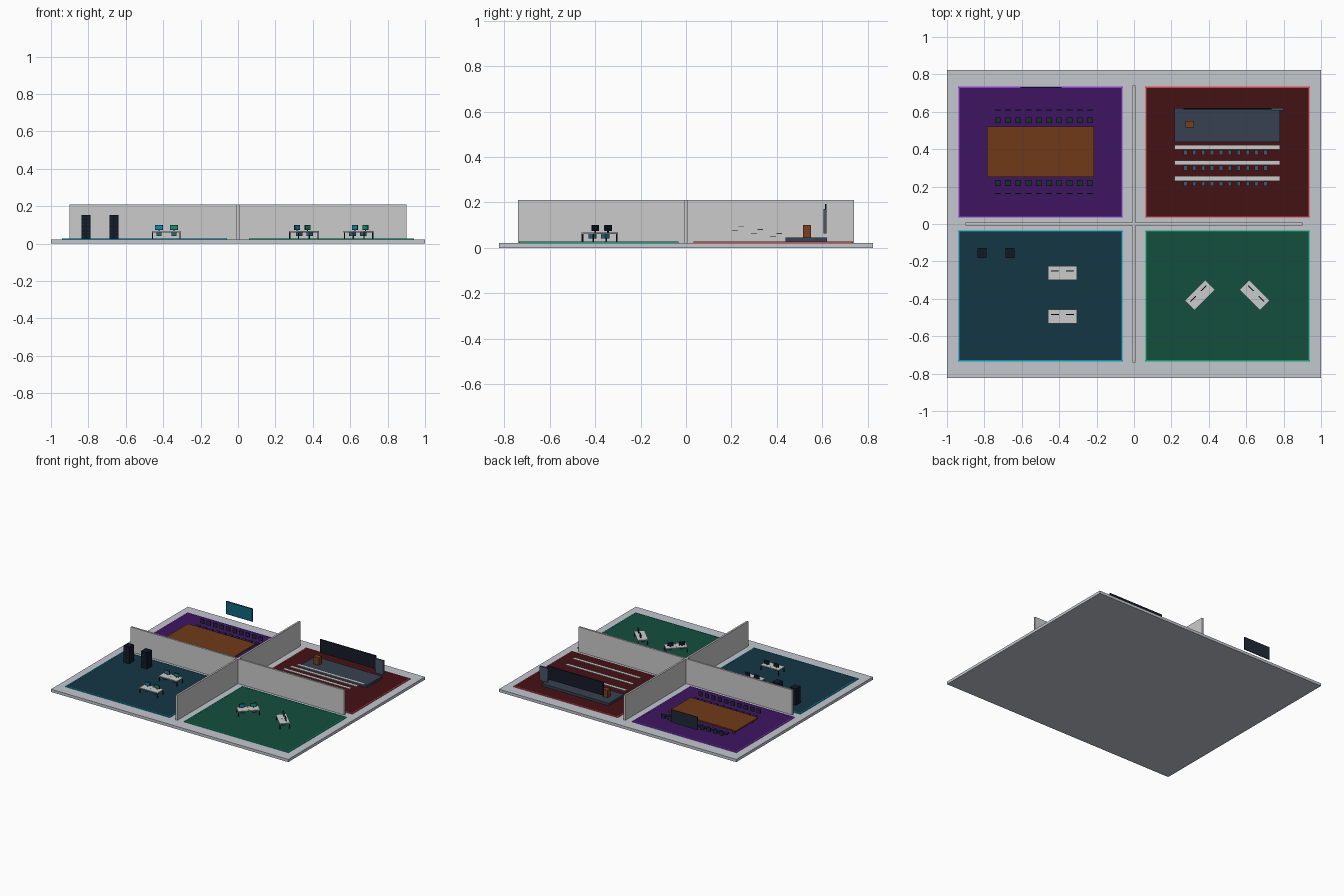
import bpy
from math import radians
from mathutils import Matrix, Vector

if "Cube" in bpy.data.objects:
    bpy.data.objects.remove(bpy.data.objects["Cube"])

mats = {}


def mat(hex_code):
    if hex_code not in mats:
        m = bpy.data.materials.new("colour_" + hex_code)
        rgb = [int(hex_code[i:i + 2], 16) / 255 for i in (0, 2, 4)]
        m.diffuse_color = [((c + 0.055) / 1.055) ** 2.4 if c > 0.04 else c / 12.92 for c in rgb] + [1]
        m.use_nodes = True
        m.node_tree.nodes["Principled BSDF"].inputs["Base Color"].default_value = m.diffuse_color
        mats[hex_code] = m
    return mats[hex_code]


def box(name, x, y, z, colour=None, frame=None):
    """Box from (min, max) ranges, optionally placed in a local frame."""
    size = [r[1] - r[0] for r in (x, y, z)]
    centre = Vector([(r[0] + r[1]) / 2 for r in (x, y, z)])
    bpy.ops.mesh.primitive_cube_add(size=1)
    o = bpy.context.object
    o.name = name
    o.data.transform(Matrix.Translation(centre) @ Matrix.Diagonal((*size, 1)))
    if frame:
        o.matrix_world = frame
    if colour:
        o.data.materials.append(mat(colour))
    return o


def around(c, w):
    return (c - w / 2, c + w / 2)


# Base slab and crossing walls
box("base_slab", (-1, 1), (-0.823, 0.823), (0, 0.021), "C3C7CE")
box("long_wall", (-0.9, 0.9), (-0.007, 0.007), (0.021, 0.21), "D8D8D8")
box("cross_wall_front", (-0.007, 0.007), (-0.74, -0.007), (0.021, 0.21), "D8D8D8")
box("cross_wall_back", (-0.007, 0.007), (0.007, 0.74), (0.021, 0.21), "D8D8D8")

# Room floors with bright border strips
for name, sx, sy, floor, edge in (
        ("meeting", -1, 1, "3D1560", "9440DC"), ("lecture", 1, 1, "451215", "DC4848"),
        ("server", -1, -1, "143744", "06A0C4"), ("study", 1, -1, "134E3D", "10A878")):
    cx, cy = 0.5 * sx, 0.384 * sy
    box(name + "_floor", around(cx, 0.865), around(cy, 0.688), (0.02, 0.026), floor)
    for s in (-1, 1):
        box(name + "_border_x", around(cx, 0.88), around(cy + s * 0.347, 0.007), (0.02, 0.027), edge)
        box(name + "_border_y", around(cx + s * 0.436, 0.007), around(cy, 0.70), (0.02, 0.027), edge)

# Meeting room: table, chairs, wall screen
box("meeting_table", (-0.785, -0.215), (0.25, 0.52), (0.055, 0.065), "703A18")
for sx in (-1, 1):
    for sy in (-1, 1):
        box("meeting_table_leg", around(-0.5 + sx * 0.25, 0.015),
            around(0.385 + sy * 0.11, 0.015), (0.026, 0.055), "703A18")
for s in (-1, 1):
    for i in range(10):
        x = -0.728 + i * 0.0547
        box("meeting_seat", around(x, 0.031), around(0.387 + s * 0.168, 0.031), (0.043, 0.05), "1F2937")
        box("meeting_seat_back", around(x, 0.031), around(0.387 + s * 0.223, 0.005), (0.048, 0.08), "1F2937")
box("wall_screen", (-0.61, -0.385), (0.729, 0.733), (0.105, 0.205), "1F2937")
box("wall_screen_display", (-0.605, -0.39), (0.727, 0.729), (0.109, 0.201), "0E6680")

# Lecture room: stage, lectern, board, side panel, tiered rows
box("stage", (0.216, 0.78), (0.438, 0.62), (0.026, 0.045), "374151")
box("lectern", (0.275, 0.322), (0.515, 0.55), (0.045, 0.101), "78401C")
box("blackboard", (0.265, 0.735), (0.611, 0.618), (0.09, 0.192), "161A28")
box("side_panel", (0.735, 0.80), (0.606, 0.619), (0.064, 0.172), "475569")
for y, z, seat_y, seat_z in ((0.41, 0.066, 0.383, 0.053),
                             (0.327, 0.083, 0.3, 0.063), (0.243, 0.097, 0.215, 0.079)):
    box("bench_desk", (0.216, 0.78), around(y, 0.025), (z - 0.004, z), "D8D8D8")
    for i in range(10):
        box("bench_seat", around(0.275 + i * 0.0475, 0.02), around(seat_y, 0.026),
            (seat_z - 0.003, seat_z), "475569")


def workstation(name, x, y, angle):
    """Double desk with two monitors and two small units beneath."""
    f = Matrix.Translation((x, y, 0)) @ Matrix.Rotation(radians(angle), 4, 'Z')
    for s, screen in ((-1, "1488B0"), (1, "109070")):
        box(name + "_top", around(s * 0.0387, 0.0765), (-0.037, 0.037), (0.06, 0.067), "DCDEE0", f)
        for t in (-1, 1):
            box(name + "_leg", around(s * 0.074, 0.005), around(t * 0.033, 0.005),
                (0.025, 0.06), "1F2937", f)
        box(name + "_monitor_stand", around(s * 0.04, 0.006), around(0.012, 0.004),
            (0.067, 0.076), "111827", f)
        box(name + "_monitor", around(s * 0.04, 0.042), around(0.012, 0.005), (0.074, 0.1), "111827", f)
        box(name + "_display", around(s * 0.04, 0.039), (0.0075, 0.0095), (0.076, 0.098), screen, f)
        box(name + "_unit", around(s * 0.04, 0.027), around(-0.005, 0.025), (0.042, 0.06), "2C6480", f)


# Server room: racks with indicator strips, two desks
for x in (-0.813, -0.663):
    box("server_rack", around(x, 0.05), (-0.183, -0.127), (0.026, 0.152), "111827")
    for i in range(6):
        for s in (-1, 1):
            box("rack_indicator", around(x + s * 0.012, 0.005), (-0.1845, -0.183),
                around(0.04 + i * 0.02, 0.003), "3E5A78")
workstation("server_desk", -0.383, -0.262, 0)
workstation("server_desk", -0.383, -0.495, 0)

# Study room: two angled desks
workstation("study_desk", 0.352, -0.38, 45)
workstation("study_desk", 0.645, -0.38, -45)
